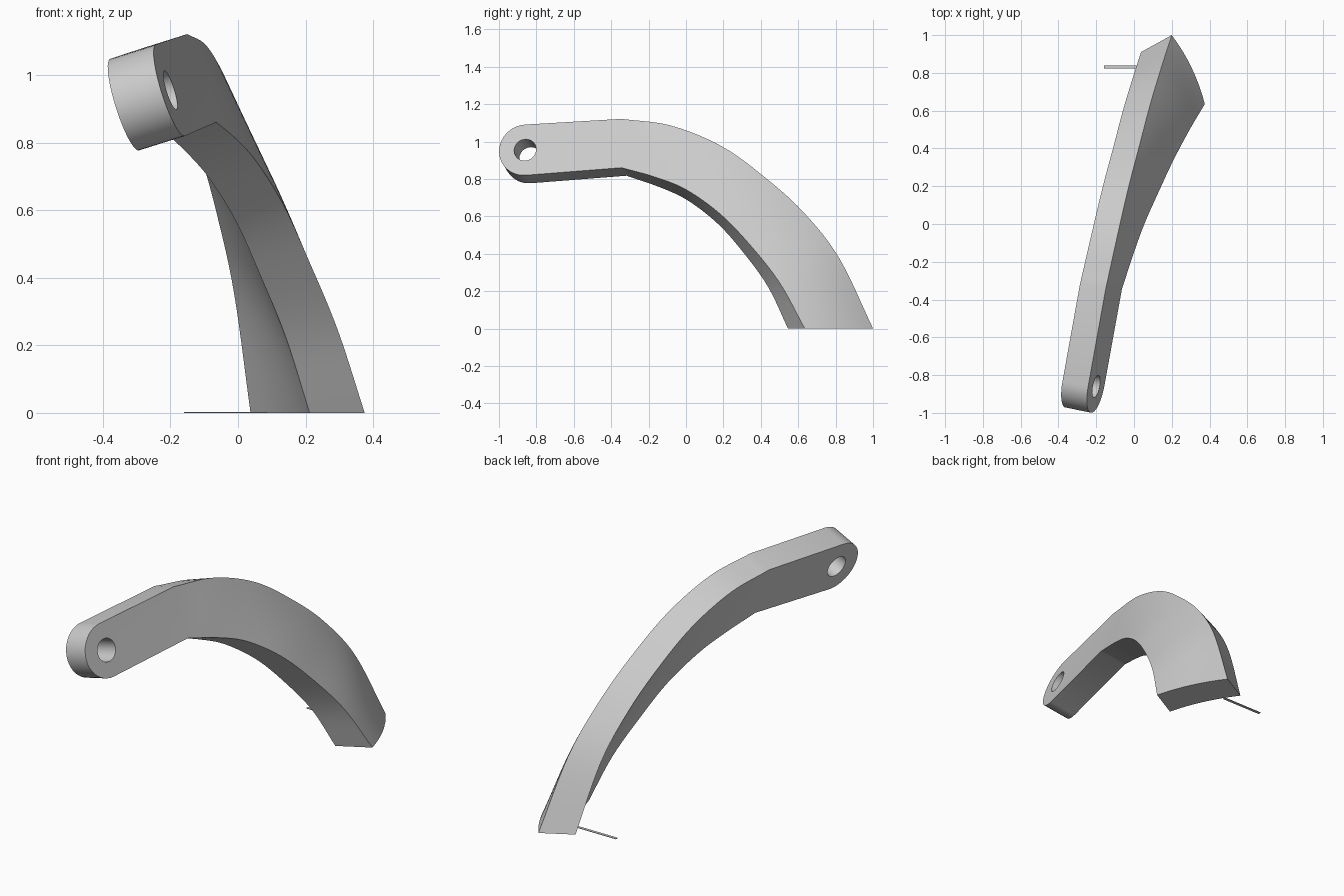
import bpy, bmesh, math
from mathutils import Vector as V, Matrix

if "Cube" in bpy.data.objects:
    bpy.data.objects.remove(bpy.data.objects["Cube"])

grey = bpy.data.materials.new("light grey")
grey.diffuse_color = (0.6, 0.6, 0.6, 1)
grey.use_nodes = True
grey.node_tree.nodes["Principled BSDF"].inputs["Base Color"].default_value = grey.diffuse_color

# Frame of the flat, tilted eye end
along = V((0.18, 1, 0.075)).normalized()
normal = V((1, -0.205, 0.315)).normalized()
up = normal.cross(along).normalized()
eye = V((-0.2, -0.86, 0.955))
RADIUS, HOLE, THICK, COLS = 0.142, 0.06, 0.145, 8

# Outer and inner edge of the twisted arm, from flat end to foot
outer = [V(p) for p in [(-.15, -.345, 1.121), (-.092, -.08, 1.085), (-.03, .19, .975),
                        (.03, .42, .81), (.085, .63, .62), (.142, .82, .375), (.2, 1, 0)]]
inner = [V(p) for p in [(-.064, -.345, .86), (-.005, -.165, .81), (.055, 0, .743),
                        (.135, .18, .615), (.21, .34, .45), (.295, .5, .246), (.375, .635, 0)]]


def spline(pts, f):
    """Point on a smooth curve through pts, f in 0..1."""
    x = f * (len(pts) - 1)
    i = min(int(x), len(pts) - 2)
    t = x - i
    b, c = pts[i], pts[i + 1]
    a = pts[i - 1] if i else b * 2 - c
    d = pts[i + 2] if i + 2 < len(pts) else c * 2 - b
    return 0.5 * (b * 2 + (c - a) * t + (a * 2 - b * 5 + c * 4 - d) * t * t
                  + (b * 3 - a - c * 3 + d) * t ** 3)


def side_offset(f):
    """Thickness vector, turning as the arm twists."""
    return (-THICK * normal * (2 * (f - .5) * (f - 1))
            + V((-.14, -.015, -.05)) * (4 * f * (1 - f))
            + V((-.163, -.09, 0)) * (2 * f * (f - .5)))


# Stations: outer point, inner point, thickness vector, bulge
stations = []
for i in range(11):                       # rounded end
    a = math.radians(9 * i)
    mid = eye - along * RADIUS * math.cos(a)
    half = up * RADIUS * math.sin(a)
    stations.append((mid + half, mid - half, -THICK * normal, 0))
for i in range(37):                       # curved arm
    f = i / 36
    stations.append((spline(outer, f), spline(inner, f), side_offset(f), 0.02 * f))

bm = bmesh.new()
rings = []
for o, n, off, bulge in stations:
    right = []
    for k in range(COLS + 1):
        t = k / COLS
        right.append(o.lerp(n, t) - off.normalized() * bulge * 4 * t * (1 - t))
    left = [p + off for p in reversed(right)]
    rings.append([bm.verts.new(p) for p in right + left])
for r, s in zip(rings, rings[1:]):
    for k in range(len(r)):
        m = (k + 1) % len(r)
        bm.faces.new((r[k], r[m], s[m], s[k]))
bm.faces.new(rings[-1])                   # foot
bmesh.ops.remove_doubles(bm, verts=bm.verts, dist=1e-5)
bmesh.ops.recalc_face_normals(bm, faces=bm.faces)
mesh = bpy.data.meshes.new("curved_arm")
bm.to_mesh(mesh)
bm.free()
arm = bpy.data.objects.new("curved_arm", mesh)
bpy.context.collection.objects.link(arm)
mesh.materials.append(grey)

# Pivot hole through the eye end
bpy.ops.mesh.primitive_cylinder_add(vertices=40, radius=HOLE, depth=0.6)
cutter = bpy.context.object
cutter.name = "hole_cutter"
cutter.data.materials.append(grey)
cutter.matrix_world = Matrix.Translation(eye) @ normal.to_track_quat('Z', 'Y').to_matrix().to_4x4()
cutter.hide_render = True
mod = arm.modifiers.new("pivot_hole", 'BOOLEAN')
mod.operation, mod.solver, mod.object = 'DIFFERENCE', 'EXACT', cutter
bpy.ops.object.select_all(action='DESELECT')
arm.select_set(True)
bpy.context.view_layer.objects.active = arm
bpy.ops.object.modifier_apply(modifier=mod.name)
bpy.data.objects.remove(cutter)
bpy.ops.object.shade_smooth_by_angle(angle=math.radians(30))

# Thin flat tab at the foot
bpy.ops.mesh.primitive_cube_add(size=1, location=(-0.038, 0.832, 0.0015))
tab = bpy.context.object
tab.name = "foot_tab"
tab.scale = (0.244, 0.016, 0.003)
tab.data.materials.append(grey)
